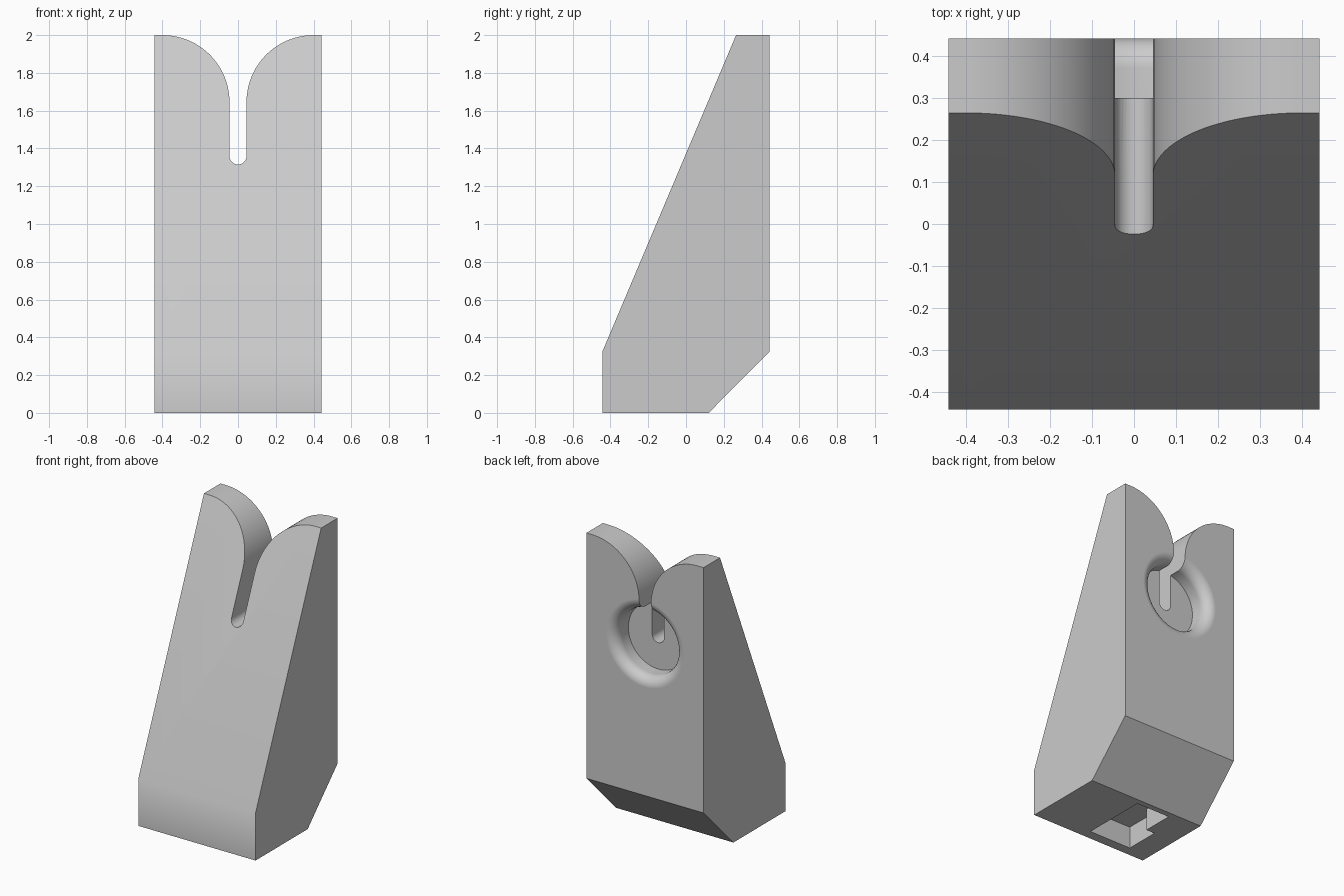
import bpy, bmesh, math
from math import sin, cos, pi

cube = bpy.data.objects.get("Cube")
if cube:
    bpy.data.objects.remove(cube, do_unlink=True)

HALF = 0.4425            # half of the width and the depth
SLOT_R, SLOT_Z = 0.045, 1.36
ROUND_R = 0.355          # shoulder rounding beside the slot
POCKET_R, FILLET = 0.225, 0.07

grey = bpy.data.materials.new("plain_grey")
grey.use_nodes = True
colour = (0.6, 0.6, 0.6, 1)
grey.diffuse_color = colour
grey.node_tree.nodes["Principled BSDF"].inputs["Base Color"].default_value = colour


def finish(name, bm):
    bmesh.ops.recalc_face_normals(bm, faces=bm.faces[:])
    mesh = bpy.data.meshes.new(name)
    bm.to_mesh(mesh)
    bm.free()
    mesh.materials.append(grey)
    obj = bpy.data.objects.new(name, mesh)
    bpy.context.collection.objects.link(obj)
    return obj


def prism(name, outline, offset):
    """Extrude a closed outline of 3D points along an offset."""
    bm = bmesh.new()
    face = bm.faces.new([bm.verts.new(p) for p in outline])
    out = bmesh.ops.extrude_face_region(bm, geom=[face])
    moved = [v for v in out["geom"] if isinstance(v, bmesh.types.BMVert)]
    bmesh.ops.translate(bm, verts=moved, vec=offset)
    return finish(name, bm)


def arc(cx, cy, r, start, end, steps):
    angles = [start + (end - start) * i / steps for i in range(steps + 1)]
    return [(cx + r * cos(a), cy + r * sin(a)) for a in angles]


# Wedge body from its side profile
side = [(-HALF, 0), (0.12, 0), (HALF, 0.325), (HALF, 2), (0.265, 2), (-HALF, 0.325)]
body = prism("wedge_body", [(-HALF, y, z) for y, z in side], (2 * HALF, 0, 0))

# Flared slot through the top: half outline, then mirrored
shoulder_x = SLOT_R + ROUND_R
half = arc(0, SLOT_Z, SLOT_R, -pi / 2, 0, 8)
half += arc(shoulder_x, 2 - ROUND_R, ROUND_R, pi, pi / 2, 24)
half.append((shoulder_x, 2.2))
outline = half + [(-x, z) for x, z in reversed(half[1:])]
slot = prism("slot_cutter", [(x, -1, z) for x, z in outline], (0, 2, 0))

# Round pocket in the back with a filleted rim
lathe = [(0, 0.30), (POCKET_R, 0.30)]
lathe += arc(POCKET_R + FILLET, HALF - FILLET, FILLET, pi, pi / 2, 10)
lathe += [(POCKET_R + FILLET, 0.6), (0, 0.6)]
bm = bmesh.new()
verts = [bm.verts.new((r, y, SLOT_Z)) for r, y in lathe]
edges = [bm.edges.new(pair) for pair in zip(verts, verts[1:])]
bmesh.ops.spin(bm, geom=verts + edges, cent=(0, 0, SLOT_Z), axis=(0, 1, 0),
               angle=2 * pi, steps=72)
bmesh.ops.remove_doubles(bm, verts=bm.verts[:], dist=1e-5)
pocket = finish("pocket_cutter", bm)

# Stepped socket in the underside
plan = [(0.04, -0.375), (-0.28, -0.375), (-0.28, -0.135),
        (-0.215, -0.135), (-0.215, 0.08), (0.04, 0.08)]
socket = prism("socket_cutter", [(x, y, -0.1) for x, y in plan], (0, 0, 0.25))

# Cut the body
bpy.ops.object.select_all(action="DESELECT")
bpy.context.view_layer.objects.active = body
body.select_set(True)
for cutter in (slot, pocket, socket):
    cutter.hide_render = True
    mod = body.modifiers.new(cutter.name, "BOOLEAN")
    mod.operation = "DIFFERENCE"
    mod.solver = "EXACT"
    mod.object = cutter
    bpy.ops.object.modifier_apply(modifier=mod.name)
    bpy.data.objects.remove(cutter, do_unlink=True)

# Smooth curves, crisp edges, flat large faces
bpy.ops.object.shade_smooth_by_angle(angle=math.radians(30))
weighted = body.modifiers.new("flat_faces", "WEIGHTED_NORMAL")
weighted.keep_sharp = True
